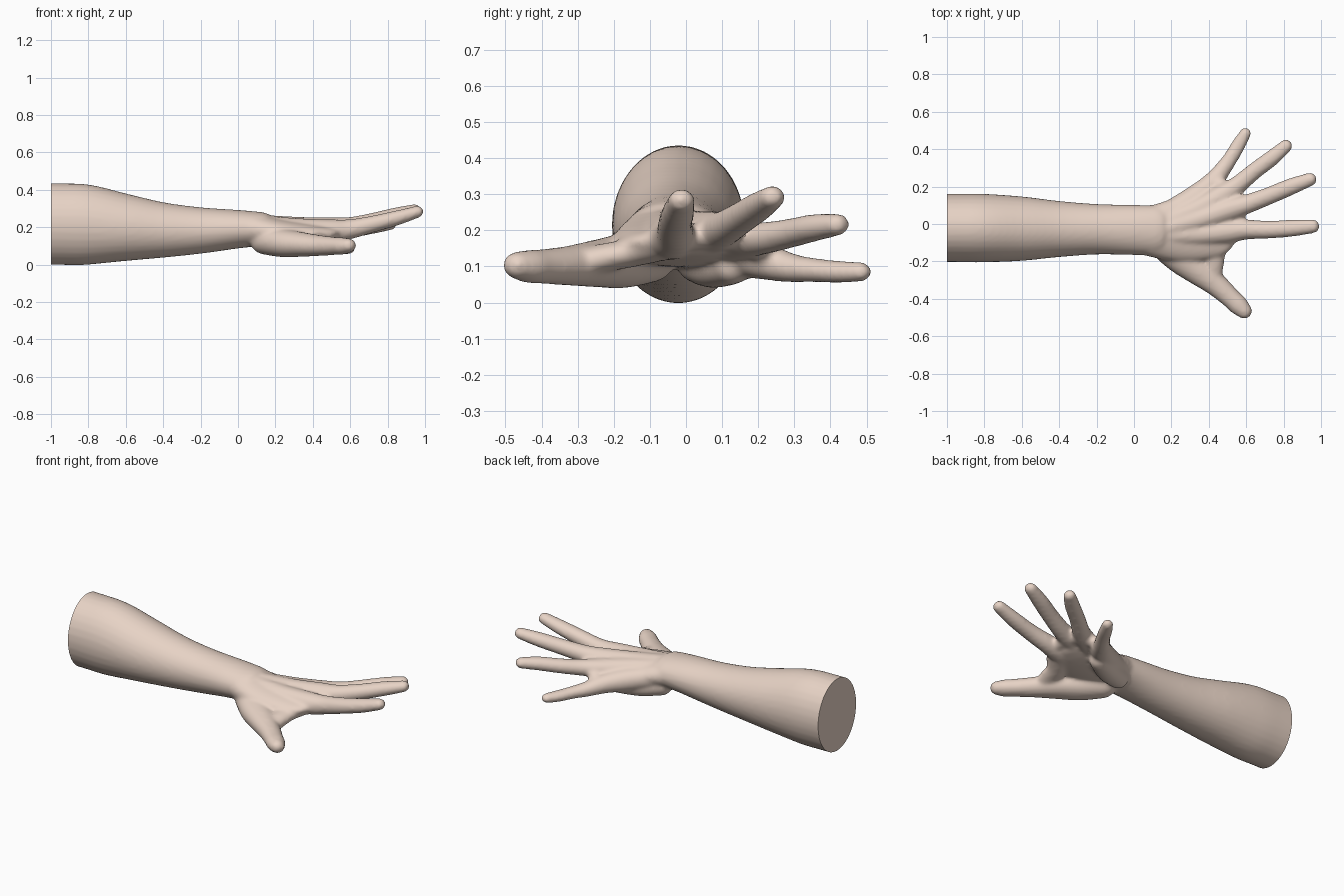
import bpy, bmesh, math
from mathutils import Vector

bm = bmesh.new()
SIDES = 32


def catmull(a, b, c, d, t):
    return [0.5 * (2 * q + (r - p) * t + (2 * p - 5 * q + 4 * r - s) * t * t
                   + (3 * q - p - 3 * r + s) * t ** 3) for p, q, r, s in zip(a, b, c, d)]


def limb(points, steps=6, round_ends=True):
    """Closed tube through (x, y, z, half width, half height) with rounded ends."""
    p = [points[0]] + list(points) + [points[-1]]
    path = [catmull(*p[i:i + 4], k / steps) for i in range(len(points) - 1) for k in range(steps)]
    path.append(list(points[-1]))
    pos = [Vector(q[:3]) for q in path]
    rings = []
    for i, q in enumerate(path):
        t = (pos[min(i + 1, len(pos) - 1)] - pos[max(i - 1, 0)]).normalized()
        rings.append((pos[i], t, q[3], q[4]))
    if round_ends:
        def cap(ring, sign):
            c, t, w, h = ring
            r = min(w, h)
            return [(c + t * sign * r * math.sin(a), t, w * math.cos(a), h * math.cos(a))
                    for a in (0.35, 0.7, 1.0, 1.25, 1.45)]
        rings = cap(rings[0], -1)[::-1] + rings + cap(rings[-1], 1)
    loops = []
    for c, t, w, h in rings:
        side = Vector((0, 0, 1)).cross(t).normalized()
        up = t.cross(side)
        loops.append([bm.verts.new(c + side * w * math.cos(a) + up * h * math.sin(a))
                      for a in (2 * math.pi * k / SIDES for k in range(SIDES))])
    for a, b in zip(loops, loops[1:]):
        for k in range(SIDES):
            bm.faces.new((a[k], a[(k + 1) % SIDES], b[(k + 1) % SIDES], b[k]))
    bm.faces.new(loops[0][::-1])
    bm.faces.new(loops[-1])


# forearm and wrist (runs past x = -1, trimmed flat later)
limb([(-1.1, -.02, .218, .182, .218), (-.95, -.021, .217, .183, .218),
      (-.8, -.022, .213, .183, .214), (-.6, -.025, .198, .172, .180),
      (-.4, -.027, .185, .150, .148), (-.2, -.028, .183, .135, .124),
      (0, -.032, .190, .134, .103), (.12, -.035, .19, .135, .092)])
# palm slab
limb([(.08, -.04, .19, .135, .09), (.2, -.035, .175, .165, .075),
      (.32, -.02, .165, .18, .065), (.43, .015, .165, .185, .05), (.5, .04, .175, .14, .045)])
# index finger
limb([(.15, -.06, .2, .06, .06), (.35, -.055, .185, .062, .062), (.5, -.04, .18, .064, .062),
      (.6, -.03, .19, .053, .053), (.72, -.03, .217, .048, .045),
      (.85, -.022, .25, .045, .04), (.96, -.012, .283, .037, .032)])
# middle finger
limb([(.15, -.03, .205, .06, .06), (.35, .025, .195, .06, .06), (.5, .075, .195, .062, .058),
      (.6, .105, .205, .052, .05), (.72, .15, .233, .047, .044),
      (.84, .20, .265, .045, .04), (.945, .24, .292, .036, .032)])
# ring finger
limb([(.15, 0, .195, .06, .06), (.33, .075, .18, .06, .06), (.45, .14, .175, .06, .055),
      (.55, .205, .177, .05, .046), (.64, .28, .19, .045, .041),
      (.74, .355, .207, .043, .038), (.815, .42, .216, .035, .031)])
# little finger
limb([(.15, .04, .17, .06, .06), (.3, .125, .14, .065, .065), (.4, .2, .12, .06, .055),
      (.465, .28, .098, .046, .042), (.515, .35, .09, .04, .034),
      (.56, .425, .085, .038, .031), (.597, .487, .085, .031, .027)])
# heel of the palm on the little finger side
limb([(.14, .03, .12, .06, .065), (.25, .075, .1, .065, .06), (.36, .13, .1, .055, .05)])
# thumb and thumb mound
limb([(.14, -.1, .13, .075, .075), (.24, -.175, .115, .085, .075), (.34, -.245, .108, .08, .066),
      (.44, -.325, .102, .063, .055), (.52, -.398, .1, .054, .048),
      (.56, -.436, .1, .053, .046), (.592, -.468, .103, .042, .038)])
# webs between the thumb and fingers
limb([(.49, -.05, .165, .06, .045), (.435, -.14, .14, .06, .04),
      (.42, -.22, .125, .06, .04), (.42, -.3, .108, .05, .04)])
limb([(.55, -.02, .175, .04, .035), (.55, .08, .185, .04, .035),
      (.51, .17, .17, .04, .035), (.43, .23, .125, .04, .035)])

bmesh.ops.recalc_face_normals(bm, faces=bm.faces)
mesh = bpy.data.meshes.new("forearm_and_hand")
bm.to_mesh(mesh)
bm.free()
arm = bpy.data.objects.new("forearm_and_hand", mesh)
bpy.context.collection.objects.link(arm)
bpy.context.view_layer.objects.active = arm
arm.select_set(True)

# fuse the parts into one skin and relax the creases
skin = arm.modifiers.new("skin", "REMESH")
skin.mode = 'VOXEL'
skin.voxel_size = 0.01
relax = arm.modifiers.new("relax", "SMOOTH")
relax.factor = 0.5
relax.iterations = 10
for name in ("skin", "relax"):
    bpy.ops.object.modifier_apply(modifier=name)

# flat cut at the elbow end
bm = bmesh.new()
bm.from_mesh(mesh := arm.data)
geom = bm.verts[:] + bm.edges[:] + bm.faces[:]
cut = bmesh.ops.bisect_plane(bm, geom=geom, plane_co=(-1, 0, 0), plane_no=(-1, 0, 0), clear_outer=True)
bmesh.ops.holes_fill(bm, edges=[e for e in bm.edges if e.is_boundary], sides=0)
bmesh.ops.recalc_face_normals(bm, faces=bm.faces)
bm.to_mesh(mesh)
bm.free()
bpy.ops.object.shade_smooth_by_angle(angle=math.radians(45))

# skin colour
mat = bpy.data.materials.new("skin")
mat.diffuse_color = (0.80, 0.65, 0.56, 1)
mesh.materials.clear()
mesh.materials.append(mat)
